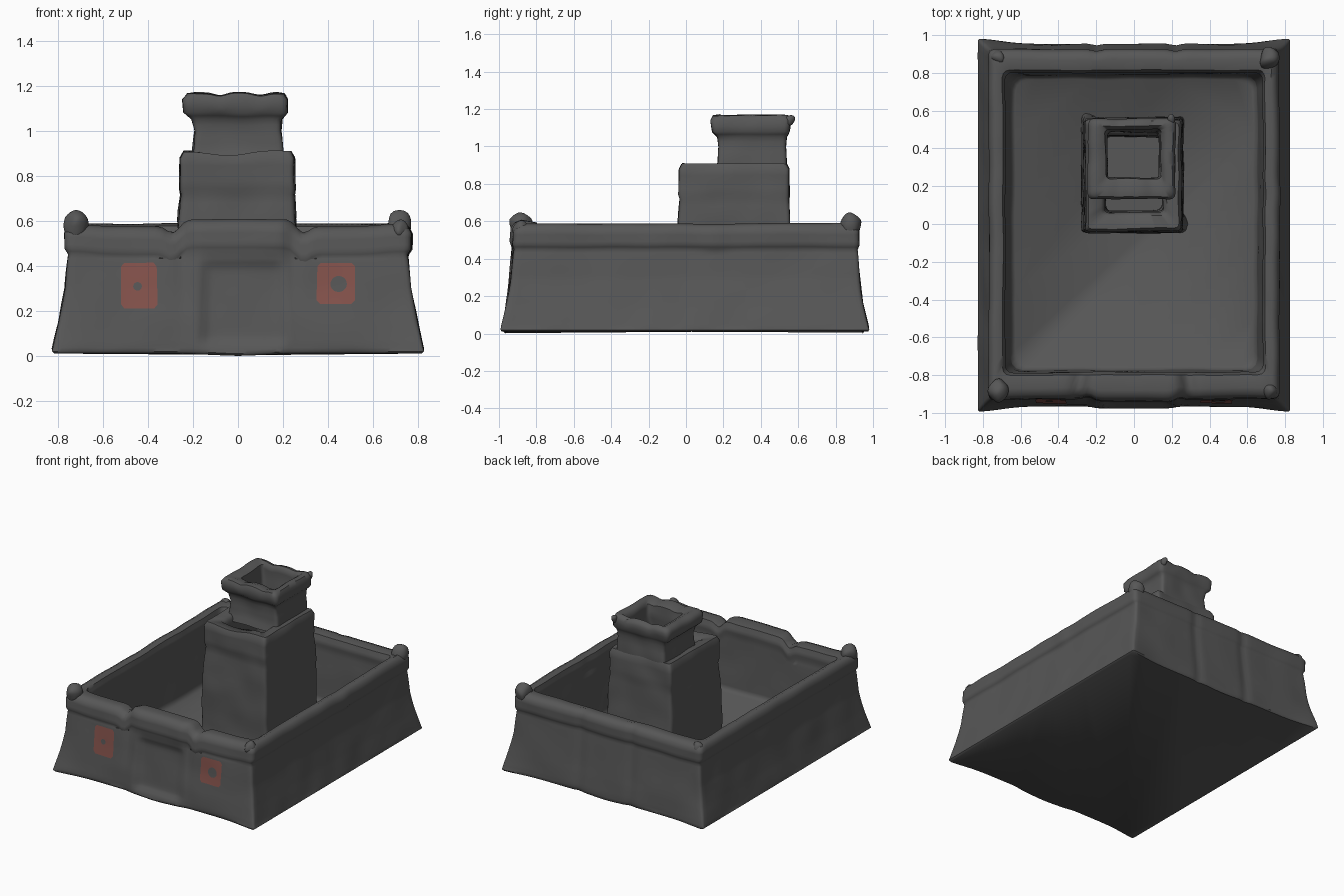
import bpy, bmesh, math
from mathutils import Vector, noise

if "Cube" in bpy.data.objects:
    bpy.data.objects.remove(bpy.data.objects["Cube"])


def material(name, rgb):
    m = bpy.data.materials.new(name)
    m.diffuse_color = (*rgb, 1)
    m.use_nodes = True
    m.node_tree.nodes["Principled BSDF"].inputs["Base Color"].default_value = m.diffuse_color
    return m


GREY = material("dark grey stone", (0.095, 0.095, 0.095))
RED = material("dull red paint", (0.235, 0.086, 0.072))


def finish(bm, name, mat, angle=50):
    me = bpy.data.meshes.new(name)
    bm.to_mesh(me)
    bm.free()
    ob = bpy.data.objects.new(name, me)
    bpy.context.collection.objects.link(ob)
    me.materials.append(mat)
    bpy.ops.object.select_all(action='DESELECT')
    ob.select_set(True)
    bpy.context.view_layer.objects.active = ob
    bpy.ops.object.shade_smooth_by_angle(angle=math.radians(angle))
    return ob


def rounded_rect(x0, x1, y0, y1, r, n):
    """Counter-clockwise rounded rectangle, n points along each side."""
    arcs = []
    for cx, cy, a in ((x1 - r, y0 + r, -90), (x1 - r, y1 - r, 0),
                      (x0 + r, y1 - r, 90), (x0 + r, y0 + r, 180)):
        arcs.append([Vector((cx + r * math.cos(math.radians(a + 30 * k)),
                             cy + r * math.sin(math.radians(a + 30 * k)))) for k in range(4)])
    pts = []
    for i in range(4):
        pts += arcs[i]
        a, b = arcs[i][-1], arcs[(i + 1) % 4][0]
        pts += [a.lerp(b, k / (n + 1)) for k in range(1, n + 1)]
    return pts


def densify(levels, step):
    out = [levels[0]]
    for a, b in zip(levels, levels[1:]):
        c = max(1, math.ceil(abs(b[0] - a[0]) / step))
        out += [tuple(p + (q - p) * k / c for p, q in zip(a, b)) for k in range(1, c + 1)]
    return out


def loft(name, levels, n, deform, closed=False, step=0.04):
    """Levels are (z, x0, x1, y0, y1, corner radius)."""
    bm = bmesh.new()
    rings = []
    for z, x0, x1, y0, y1, r in densify(levels, step):
        rings.append([bm.verts.new(deform(p.x, p.y, z))
                      for p in rounded_rect(x0, x1, y0, y1, r, n)])
    if closed:
        rings.append(rings[0])
    m = len(rings[0])
    for a, b in zip(rings, rings[1:]):
        for i in range(m):
            j = (i + 1) % m
            bm.faces.new((a[i], a[j], b[j], b[i]))
    if not closed:
        bm.faces.new(rings[0][::-1])
        bm.faces.new(rings[-1])
    bmesh.ops.recalc_face_normals(bm, faces=bm.faces)
    return finish(bm, name, GREY)


def bump(t, centre, width):
    return math.exp(-((t - centre) / width) ** 2)


def wobble(x, y, z, amp, freq=5):
    v = noise.noise_vector(Vector((x, y, z)) * freq)
    return Vector((x, y, z)) + Vector((v.x, v.y, v.z * 0.6)) * amp


def step_fn(t, edge, soft):
    return 1 / (1 + math.exp(-max(-40, min(40, (t - edge) / soft))))


# Uneven wall surface: gate bay, grooves, rim joints and flared corners
def wall_shape(x, y, z):
    p = wobble(x, y, z, 0.006) if z > 0.03 else Vector((x, y, z))
    bay = step_fn(0.22 - abs(x), 0, 0.015)
    if y < -0.86:
        p.y -= 0.012 * bay
        p.y += 0.014 * bump(abs(x), 0.24, 0.03) * step_fn(z, 0.3, 0.06)
        gate = step_fn(0.175 - abs(x - 0.02), 0, 0.008)
        p.y += 0.026 * gate * step_fn(z, 0.055, 0.008) * step_fn(0.41 - z, 0, 0.012)
    elif y > 0.86:
        p.y -= 0.01 * (bump(x, 0.22, 0.03) + bump(x, -0.2, 0.03))
    if z > 0.44 and y < -0.72:
        p.z += 0.03 * step_fn(0.25 - abs(x), 0, 0.012) - 0.03 * bump(abs(x), 0.29, 0.035)
        p.z -= 0.012 * step_fn(0.64 - abs(x), 0, 0.03)
    if z > 0.44 and x > 0.6:
        p.x += 0.008 * bump(y, 0.15, 0.07)
    if z < 0.3:
        corner = bump(abs(x), 0.83, 0.17) * bump(abs(y), 0.97, 0.12)
        p.y += math.copysign(0.032 * corner, y) * (1 - z / 0.3) ** 2
    if z < 0.04:
        p.z -= 0.01 * bump(x, 0, 0.15)
    return p


WALL = [(0.01, -.815, .815, -.955, .945, .01), (0.02, -.827, .827, -.965, .953, .012),
        (0.05, -.82, .82, -.965, .953, .015), (0.15, -.797, .797, -.955, .945, .02),
        (0.30, -.768, .768, -.937, .93, .02), (0.45, -.752, .752, -.922, .915, .02),
        (0.475, -.768, .768, -.93, .925, .03), (0.545, -.77, .77, -.925, .925, .03),
        (0.575, -.755, .755, -.905, .908, .03), (0.588, -.73, .73, -.87, .87, .03),
        (0.575, -.695, .695, -.80, .815, .04), (0.53, -.682, .682, -.785, .80, .04),
        (0.48, -.69, .69, -.79, .805, .05), (0.12, -.652, .652, -.772, .785, .06),
        (0.10, -.63, .63, -.75, .765, .06)]
loft("outer_wall", WALL, 60, wall_shape, step=0.02)


def front_y(z):
    for a, b in zip(WALL[1:], WALL[2:]):
        if a[0] <= z <= b[0]:
            return a[3] + (b[3] - a[3]) * (z - a[0]) / (b[0] - a[0])


# Red painted windows with a round bare spot in the middle
def window(name, cx, cz, hw, hh, ox, oz, r):
    bm = bmesh.new()
    n, rows = 32, []
    for k in range(7):
        row = []
        for i in range(n):
            a = 2 * math.pi * (i + 0.5) / n
            c, s = math.cos(a), math.sin(a)
            m = max(abs(c), abs(s))
            inner = Vector((ox + r * c, oz + r * s))
            outer = Vector((cx + hw * c / m, cz + hh * s / m))
            q = inner.lerp(outer, k / 6)
            row.append(bm.verts.new(wall_shape(q.x, front_y(q.y), q.y) - Vector((0, 0.004, 0))))
        rows.append(row)
    for a, b in zip(rows, rows[1:]):
        for i in range(n):
            j = (i + 1) % n
            bm.faces.new((a[i], a[j], b[j], b[i]))
    finish(bm, name, RED)


window("left_window", -0.44, 0.312, 0.08, 0.102, -0.445, 0.31, 0.019)
window("right_window", 0.437, 0.322, 0.084, 0.092, 0.45, 0.32, 0.036)


# Worn knobs on the wall corners
def knob(name, loc, size):
    bm = bmesh.new()
    bmesh.ops.create_icosphere(bm, subdivisions=3, radius=1)
    for v in bm.verts:
        p = Vector(loc) + Vector([a * b for a, b in zip(v.co, size)])
        v.co = wobble(*p, 0.015, 14)
    finish(bm, name, GREY, 60)


knob("front_left_knob", (-.72, -.88, .575), (.052, .06, .07))
knob("back_right_knob", (.715, .875, .575), (.052, .06, .07))
knob("front_right_knob", (.72, -.885, .56), (.04, .04, .045))
knob("back_left_knob", (-.72, .88, .56), (.04, .035, .04))


# Hollow lower tower
def tower_shape(x, y, z):
    p = wobble(x, y, z, 0.01, 6)
    if z > 0.86 and y < 0.1:
        p.z -= 0.02 * bump(x, -0.03, 0.12)
    if z < 0.25:  # spread corners at the foot
        k = (1 - z / 0.25) ** 2
        if x > 0.2 and y < 0.05:
            p.x += 0.05 * k * bump(y, 0, 0.04)
        if x < -0.2 and y > 0.5:
            p.y += 0.05 * k * bump(x, -0.25, 0.04)
    return p


loft("lower_tower", [
    (0.08, -.28, .265, -.05, .568, .02), (0.12, -.278, .262, -.045, .565, .02),
    (0.60, -.265, .255, -.04, .555, .02), (0.72, -.255, .25, -.03, .548, .02),
    (0.745, -.26, .255, -.038, .55, .02), (0.88, -.256, .25, -.04, .548, .02),
    (0.91, -.24, .235, -.025, .535, .02), (0.905, -.175, .175, .045, .49, .02),
    (0.88, -.155, .155, .065, .47, .02), (0.40, -.15, .15, .07, .46, .03)],
     20, tower_shape)


# Open upper tower with a heavy scalloped rim
def upper_shape(x, y, z):
    p = wobble(x, y, z, 0.008, 7)
    if z > 1.1:
        p.z -= 0.012 * (bump(x, -0.08, 0.035) + bump(x, 0.1, 0.04))
    return p


loft("upper_tower", [
    (0.86, -.205, .205, .155, .54, .02), (0.92, -.20, .20, .168, .54, .02),
    (1.00, -.192, .19, .175, .532, .02), (1.05, -.205, .195, .168, .535, .02),
    (1.08, -.24, .22, .14, .55, .025), (1.14, -.245, .22, .132, .558, .03),
    (1.165, -.225, .205, .145, .545, .03), (1.17, -.19, .175, .18, .52, .02),
    (1.15, -.15, .145, .24, .50, .02), (1.07, -.145, .14, .245, .495, .02),
    (1.00, -.14, .13, .24, .49, .02), (0.86, -.14, .13, .235, .485, .02)],
     18, upper_shape, closed=True, step=0.03)
knob("rim_chip", (.20, .55, 1.14), (.022, .03, .03))
